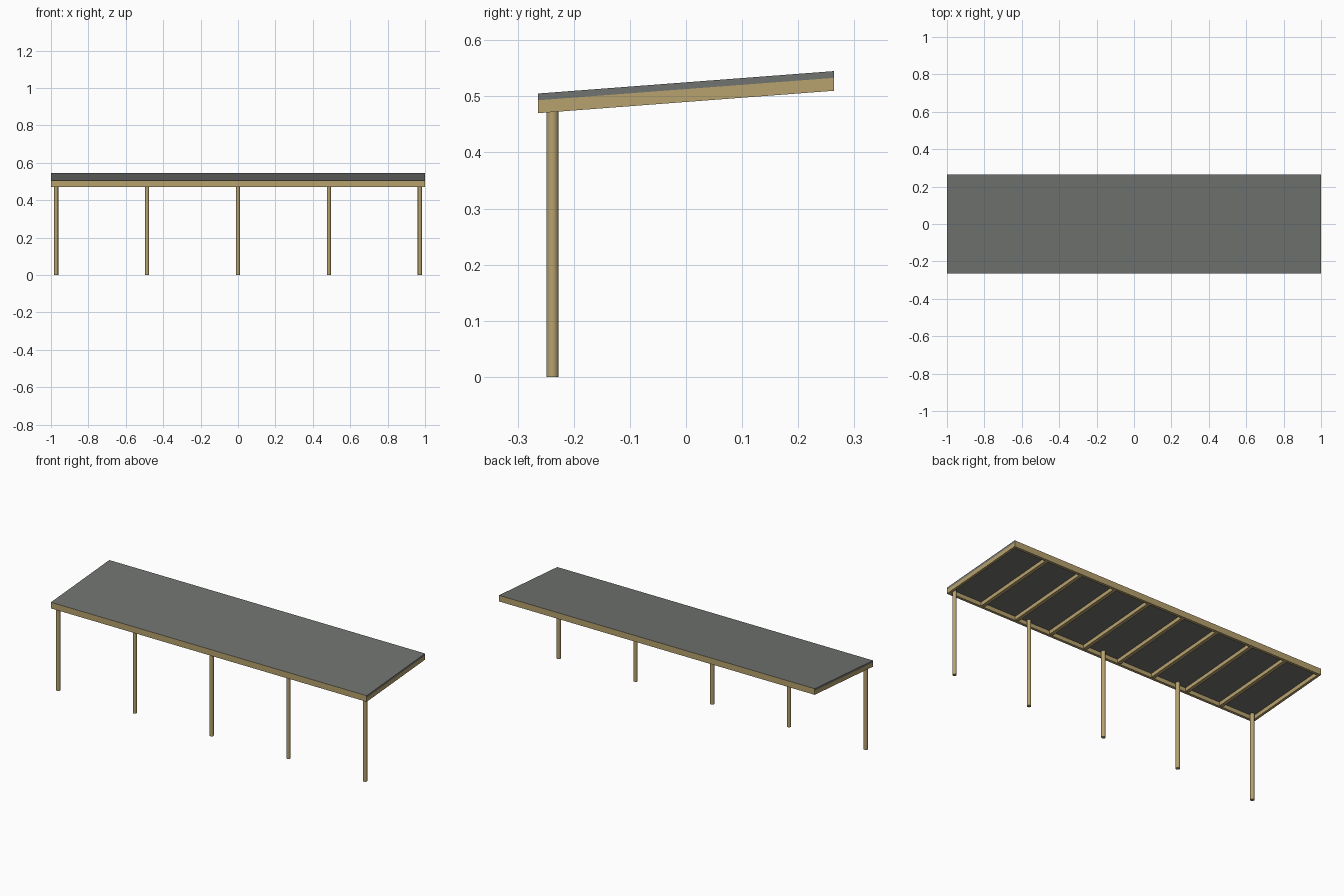
import bpy, bmesh

if "Cube" in bpy.data.objects:
    bpy.data.objects.remove(bpy.data.objects["Cube"])

L, W = 1.0, 0.264            # half length, half depth
SLOPE = 0.04 / (2 * W)       # roof rises towards the back
TOP = 0.525                  # roof top height at y = 0
PANEL, FRAME = 0.012, 0.035  # depths measured down from the roof top


def material(name, rgb):
    m = bpy.data.materials.new(name)
    m.diffuse_color = (*rgb, 1)
    m.use_nodes = True
    m.node_tree.nodes["Principled BSDF"].inputs["Base Color"].default_value = m.diffuse_color
    return m


wood = material("light wood", (0.475, 0.36, 0.157))
grey = material("roof grey", (0.165, 0.172, 0.162))


def sloped_box(name, x0, x1, y0, y1, up, down, mats):
    """Box following the roof pitch, from 'up' to 'down' below the roof top."""
    bm = bmesh.new()
    bmesh.ops.create_cube(bm, size=1)
    for v in bm.verts:
        v.co.x = x1 if v.co.x > 0 else x0
        v.co.y = y1 if v.co.y > 0 else y0
        v.co.z = TOP + SLOPE * v.co.y - (up if v.co.z > 0 else down)
    bm.normal_update()
    # front and back edges take the last material
    for f in bm.faces:
        if abs(f.normal.y) > 0.9:
            f.material_index = len(mats) - 1
    me = bpy.data.meshes.new(name)
    bm.to_mesh(me)
    bm.free()
    for m in mats:
        me.materials.append(m)
    ob = bpy.data.objects.new(name, me)
    bpy.context.collection.objects.link(ob)
    return ob


# Roof sheet with wooden front and back edges
sloped_box("roof_sheet", -L, L, -W, W, 0, PANEL, [grey, wood])

# Frame boards around the edge
T = 0.014
sloped_box("front_board", -L, L, -W, -W + T, PANEL, FRAME, [wood])
sloped_box("back_board", -L, L, W - T, W, PANEL, FRAME, [wood])
for side, x in (("left", -L), ("right", L - T)):
    sloped_box(side + "_board", x, x + T, -W + T, W - T, PANEL, FRAME, [wood])

# Eight rafters in nine equal bays
for i in range(1, 9):
    x = -L + i * 2 * L / 9
    sloped_box(f"rafter_{i}", x - 0.01, x + 0.01, -W + T, W - T, PANEL, FRAME - 0.002, [wood])

# Round posts along the front, reaching the roof sheet
POST_Y, R = -0.238, 0.011
height = TOP + SLOPE * POST_Y - PANEL + 0.002
for i in range(5):
    bpy.ops.mesh.primitive_cylinder_add(
        vertices=24, radius=R, depth=height,
        location=(-0.972 + i * 0.486, POST_Y, height / 2))
    post = bpy.context.object
    post.name = f"post_{i + 1}"
    post.data.materials.append(wood)
    bpy.ops.object.shade_smooth_by_angle()
